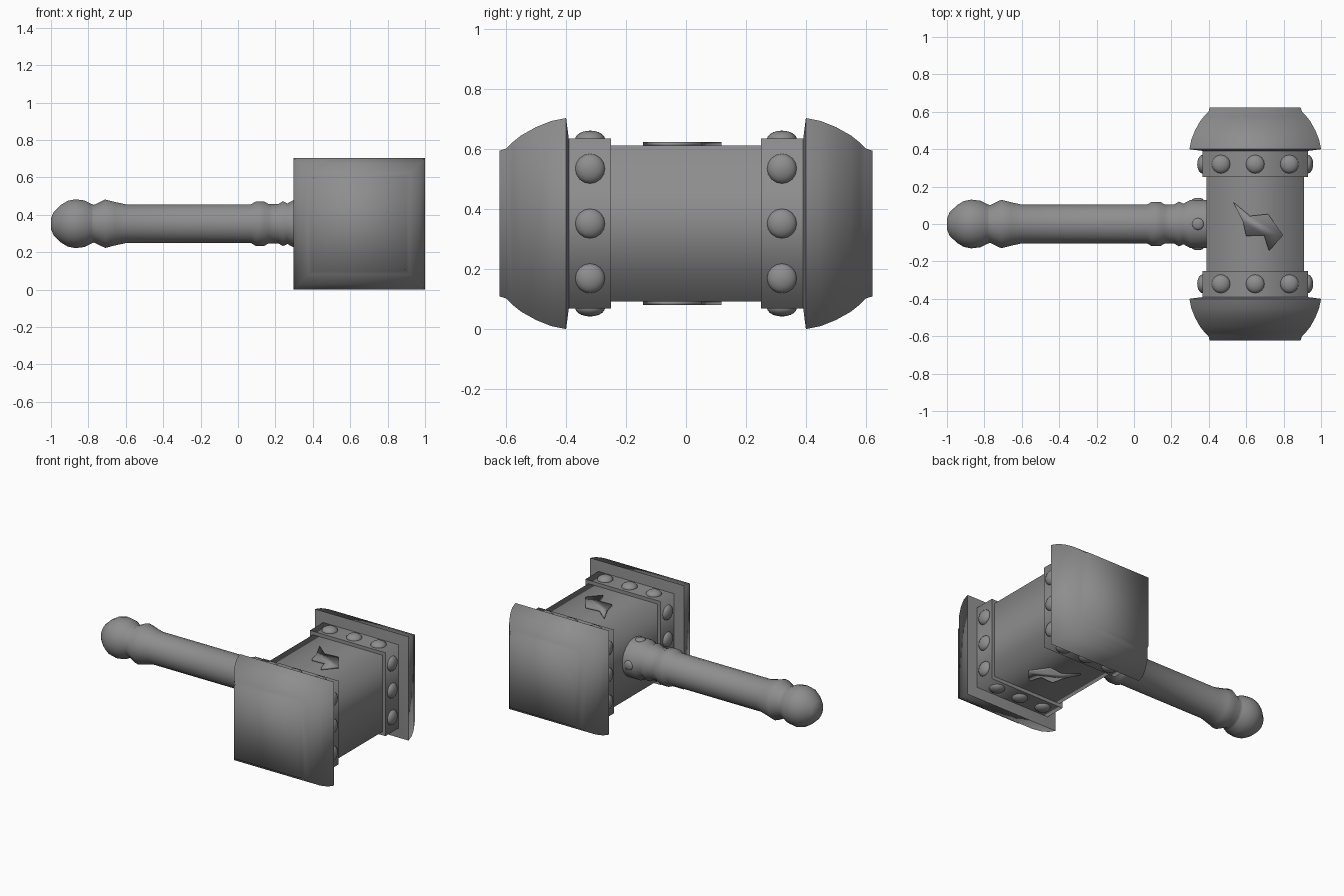
import bpy, bmesh, math
from mathutils import Matrix, Vector

old = bpy.data.objects.get("Cube")
if old:
    bpy.data.objects.remove(old, do_unlink=True)

CX, CZ = 0.648, 0.352          # head axis position
GREY = (0.27, 0.27, 0.27, 1.0)

mat = bpy.data.materials.new("grey_metal")
mat.use_nodes = True
mat.diffuse_color = GREY
mat.node_tree.nodes["Principled BSDF"].inputs["Base Color"].default_value = GREY


def finish(name, bm, smooth=True):
    bmesh.ops.recalc_face_normals(bm, faces=bm.faces)
    for f in bm.faces:
        f.smooth = smooth
    me = bpy.data.meshes.new(name)
    bm.to_mesh(me)
    bm.free()
    me.materials.append(mat)
    ob = bpy.data.objects.new(name, me)
    bpy.context.collection.objects.link(ob)
    return ob


def loft(name, profile, sides, place, sharp=(), cap_ends=()):
    """Sweep (position, radius) pairs into rings; place() maps them to space."""
    bm = bmesh.new()
    rings = []
    for pos, rad in profile:
        ring = []
        for i in range(sides):
            a = 2 * math.pi * (i + 0.5) / sides
            ring.append(bm.verts.new(place(pos, rad, a)))
        rings.append(ring)
    for r0, r1 in zip(rings, rings[1:]):
        for i in range(sides):
            j = (i + 1) % sides
            bm.faces.new((r0[i], r0[j], r1[j], r1[i]))
    for k in cap_ends:
        bm.faces.new(rings[k])
    for k in sharp:
        for i in range(sides):
            e = bm.edges.get((rings[k][i], rings[k][(i + 1) % sides]))
            e.smooth = False
    return finish(name, bm)


def square(pos, half, a):
    r = half * math.sqrt(2)
    return (CX + r * math.cos(a), pos, CZ + r * math.sin(a))


def circle(pos, rad, a):
    return (pos, rad * math.cos(a), CZ + rad * math.sin(a))


def rivet(name, centre, normal, radius, height):
    bm = bmesh.new()
    turn = Vector(normal).to_track_quat('Z', 'Y').to_matrix().to_4x4()
    m = Matrix.Translation(centre) @ turn @ Matrix.Diagonal((radius, radius, height, 1))
    bmesh.ops.create_uvsphere(bm, u_segments=16, v_segments=10, radius=1, matrix=m)
    return finish(name, bm)


# Head core
loft("head_core", [(-0.40, 0.26), (0.40, 0.26)], 4, square)

# Bands and striking caps on both ends
cap = [(0.388, 0.26), (0.40, 0.352), (0.45, 0.342), (0.50, 0.322),
       (0.55, 0.294), (0.58, 0.27), (0.60, 0.25), (0.622, 0.243)]
band = [(0.25, 0.255), (0.25, 0.283), (0.395, 0.283)]
for s, end in ((-1, "front"), (1, "back")):
    loft(f"{end}_band", [(s * p, r) for p, r in band], 4, square, sharp=[1])
    loft(f"{end}_cap", [(s * p, r) for p, r in cap], 4, square,
         sharp=[1], cap_ends=[-1])
    # Three rivets on each of the four band sides
    n = 0
    for k in range(4):
        a = k * math.pi / 2
        out = Vector((math.cos(a), 0, math.sin(a)))
        along = Vector((-math.sin(a), 0, math.cos(a)))
        for t in (-0.183, 0, 0.183):
            n += 1
            c = Vector((CX, s * 0.32, CZ)) + out * 0.281 + along * t
            rivet(f"{end}_band_rivet_{n}", c, out, 0.05, 0.029)

# Handle with pommel, grip and rings
handle = [(-1.0, 0.03), (-0.985, 0.065), (-0.945, 0.103), (-0.91, 0.124),
          (-0.87, 0.132), (-0.82, 0.126), (-0.785, 0.108), (-0.77, 0.102),
          (-0.71, 0.131), (-0.66, 0.118), (-0.60, 0.105), (0.07, 0.105),
          (0.095, 0.12), (0.14, 0.12), (0.165, 0.106), (0.215, 0.106),
          (0.24, 0.121), (0.265, 0.11), (0.30, 0.13), (0.40, 0.13)]
loft("handle", handle, 20, circle, cap_ends=[0])

# Four rivets on the handle collar
for k in range(4):
    a = k * math.pi / 2
    out = Vector((0, math.cos(a), math.sin(a)))
    rivet(f"collar_rivet_{k + 1}", Vector((0.342, 0, CZ)) + out * 0.126, out, 0.032, 0.014)

# Raised bolt plates above and below the core
bolt = [(0.53, 0.118), (0.62, 0.043), (0.717, 0.053), (0.797, -0.06),
        (0.722, -0.144), (0.695, -0.06), (0.60, -0.064), (0.583, 0.01)]
for s, side in ((1, "top"), (-1, "bottom")):
    bm = bmesh.new()
    face = bm.faces.new([bm.verts.new((x, y, CZ + s * 0.258)) for x, y in bolt])
    res = bmesh.ops.extrude_face_region(bm, geom=[face])
    moved = [v for v in res["geom"] if isinstance(v, bmesh.types.BMVert)]
    bmesh.ops.translate(bm, verts=moved, vec=(0, 0, s * 0.014))
    finish(f"{side}_bolt", bm)
